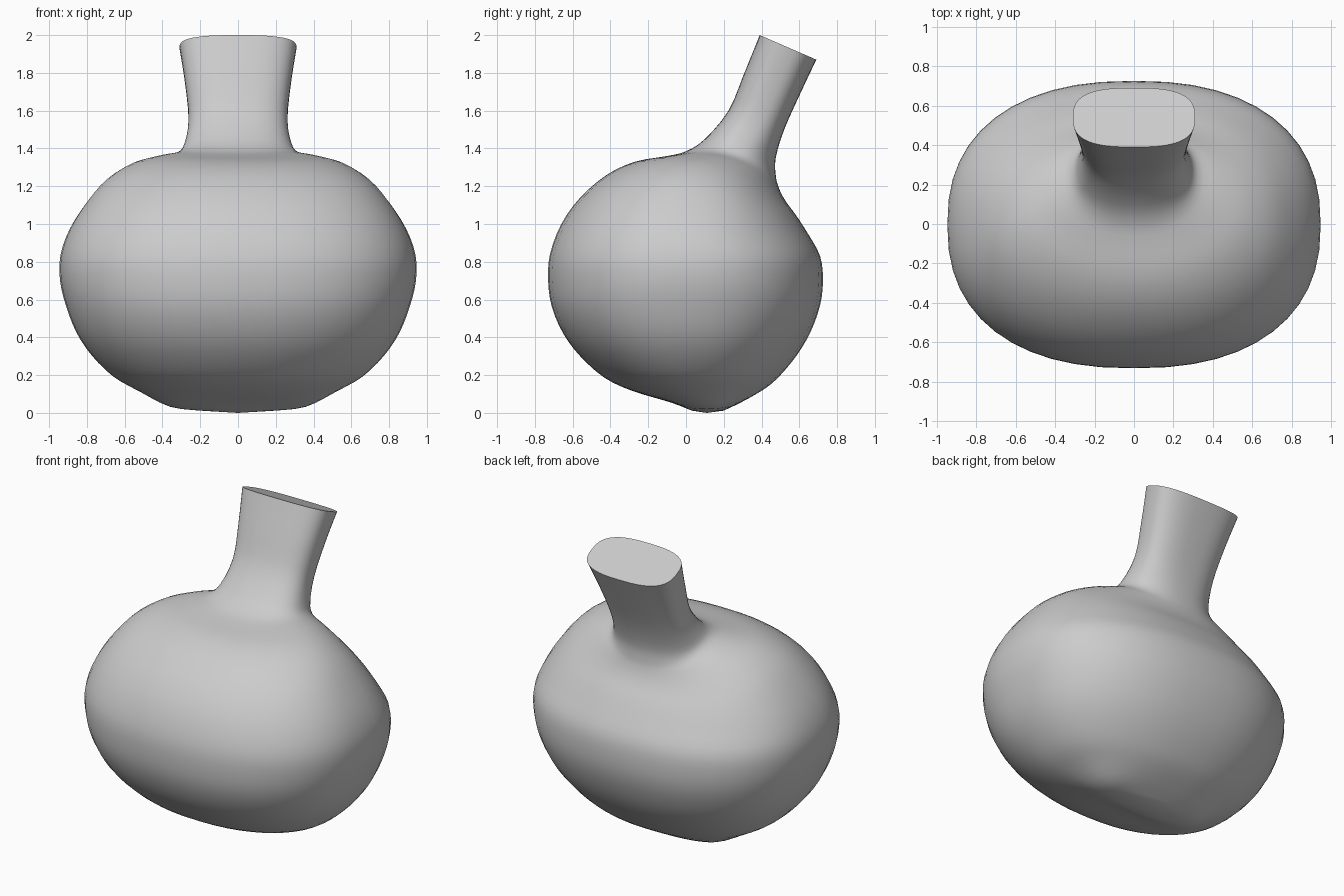
import bpy, bmesh, math

if "Cube" in bpy.data.objects:
    bpy.data.objects.remove(bpy.data.objects["Cube"])

# Cross-sections, bottom to top:
# (front y, front z, back y, back z, half width, side lift, roundness exponent)
RINGS = [
    (0.03, 0.012, 0.20, 0.012, 0.20, 0.00, 2.2),
    (-0.08, 0.055, 0.30, 0.06, 0.36, -0.025, 2.2),
    (-0.28, 0.115, 0.42, 0.13, 0.52, -0.01, 2.2),
    (-0.43, 0.185, 0.50, 0.20, 0.66, 0.00, 2.2),
    (-0.56, 0.30, 0.59, 0.31, 0.775, 0.00, 2.25),
    (-0.65, 0.42, 0.66, 0.43, 0.855, 0.00, 2.3),
    (-0.71, 0.56, 0.71, 0.57, 0.91, 0.00, 2.35),
    (-0.73, 0.70, 0.725, 0.70, 0.942, 0.00, 2.35),
    (-0.72, 0.84, 0.71, 0.83, 0.94, 0.00, 2.35),
    (-0.66, 1.00, 0.645, 0.95, 0.89, 0.00, 2.3),
    (-0.56, 1.14, 0.58, 1.05, 0.80, 0.02, 2.3),
    (-0.42, 1.26, 0.535, 1.11, 0.70, 0.04, 2.25),
    (-0.27, 1.33, 0.505, 1.16, 0.57, 0.06, 2.2),
    (-0.10, 1.36, 0.485, 1.21, 0.43, 0.06, 2.2),
    (0.00, 1.385, 0.475, 1.26, 0.325, 0.045, 2.3),
    (0.10, 1.45, 0.475, 1.35, 0.285, 0.02, 2.4),
    (0.225, 1.60, 0.52, 1.50, 0.262, 0.00, 2.6),
    (0.305, 1.79, 0.605, 1.69, 0.28, 0.00, 2.7),
    (0.39, 2.00, 0.69, 1.87, 0.31, 0.00, 2.8),
]
SEGMENTS = 48
STEPS = 3


def spline(a, b, c, d, t):
    return tuple(0.5 * (2 * q + (r - p) * t + (2 * p - 5 * q + 4 * r - s) * t * t
                        + (3 * q - p - 3 * r + s) * t ** 3)
                 for p, q, r, s in zip(a, b, c, d))


def smooth_rings(rings):
    out = []
    last = len(rings) - 1
    for i in range(last):
        pts = [rings[min(max(i + k, 0), last)] for k in (-1, 0, 1, 2)]
        out += [spline(*pts, s / STEPS) for s in range(STEPS)]
    return out + [rings[last]]


def add_ring(bm, ring):
    fy, fz, by, bz, width, lift, n = ring
    verts = []
    for k in range(SEGMENTS):
        a = 2 * math.pi * k / SEGMENTS
        c, s = math.cos(a), math.sin(a)
        x = width * math.copysign(abs(c) ** (2 / n), c)
        v = math.copysign(abs(s) ** (2 / n), s)
        t = (v + 1) / 2
        verts.append(bm.verts.new((x, fy + (by - fy) * t,
                                   fz + (bz - fz) * t + lift * (1 - v * v))))
    return verts


# Rounded body flowing into the tilted neck
bm = bmesh.new()
loops = [add_ring(bm, r) for r in smooth_rings(RINGS)]
for low, high in zip(loops, loops[1:]):
    for k in range(SEGMENTS):
        j = (k + 1) % SEGMENTS
        bm.faces.new((low[k], low[j], high[j], high[k]))

# Closed bottom
base = bm.verts.new((0, 0.11, 0))
for k in range(SEGMENTS):
    bm.faces.new((base, loops[0][(k + 1) % SEGMENTS], loops[0][k]))

# Flat slanted neck end
bm.faces.new(loops[-1])
bmesh.ops.recalc_face_normals(bm, faces=bm.faces)

mesh = bpy.data.meshes.new("bulb_with_neck")
bm.to_mesh(mesh)
bm.free()
obj = bpy.data.objects.new("bulb_with_neck", mesh)
bpy.context.collection.objects.link(obj)
bpy.context.view_layer.objects.active = obj
obj.select_set(True)
bpy.ops.object.shade_smooth_by_angle(angle=math.radians(45))
